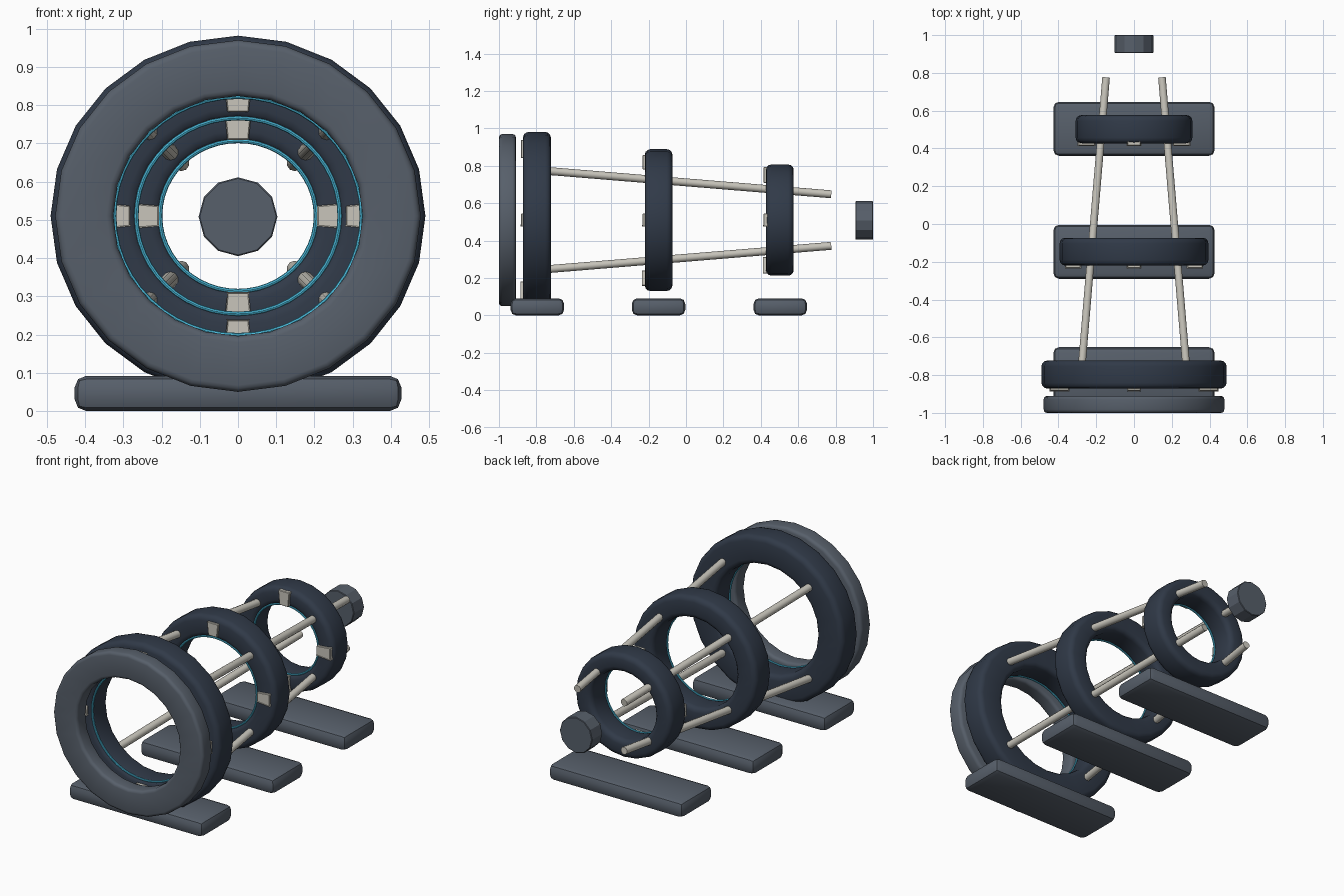
import bpy, bmesh, math
from mathutils import Vector, Matrix

if "Cube" in bpy.data.objects:
    bpy.data.objects.remove(bpy.data.objects["Cube"])

CZ = 0.51      # height of the shared axis
SQ = 0.962     # rings are slightly flattened vertically


def mat(name, c):
    m = bpy.data.materials.new(name)
    m.diffuse_color = (*c, 1)
    m.use_nodes = True
    m.node_tree.nodes["Principled BSDF"].inputs["Base Color"].default_value = m.diffuse_color
    return m


DARK = mat("dark_blue", (0.03, 0.042, 0.065))
SLATE = mat("slate", (0.095, 0.115, 0.145))
CYAN = mat("cyan", (0.07, 0.5, 0.72))
PALE = mat("pale", (0.58, 0.56, 0.5))


def make(name, bm, material, angle=35):
    bmesh.ops.recalc_face_normals(bm, faces=bm.faces)
    me = bpy.data.meshes.new(name)
    bm.to_mesh(me)
    bm.free()
    me.materials.append(material)
    ob = bpy.data.objects.new(name, me)
    bpy.context.collection.objects.link(ob)
    bpy.ops.object.select_all(action='DESELECT')
    ob.select_set(True)
    bpy.context.view_layer.objects.active = ob
    bpy.ops.object.shade_smooth_by_angle(angle=math.radians(angle))
    return ob


def lathe(name, profile, material, n=24):
    """Spin a closed (radius, y) profile about the shared axis."""
    bm = bmesh.new()
    rows = []
    for i in range(n):
        a = 2 * math.pi * i / n
        rows.append([bm.verts.new((r * math.cos(a), y, CZ + SQ * r * math.sin(a))) for r, y in profile])
    k = len(profile)
    for i in range(n):
        for j in range(k):
            p, q = rows[i], rows[(i + 1) % n]
            bm.faces.new((p[j], p[(j + 1) % k], q[(j + 1) % k], q[j]))
    return make(name, bm, material)


def rounded(r0, r1, y0, y1, b, seg=3):
    """Rounded rectangle in (radius, y)."""
    pts = []
    for cx, cy, s in ((r1 - b, y1 - b, 0), (r0 + b, y1 - b, 90),
                      (r0 + b, y0 + b, 180), (r1 - b, y0 + b, 270)):
        for i in range(seg + 1):
            a = math.radians(s + 90 * i / seg)
            pts.append((cx + b * math.cos(a), cy + b * math.sin(a)))
    return pts


def glow(name, r, y):
    t = 0.006
    prof = [(r + t * math.cos(i * math.pi / 4), y + t * math.sin(i * math.pi / 4)) for i in range(8)]
    lathe(name, prof, CYAN, 48)


def pads(name, ra, rb, y0, y1):
    """Four tapered clamps on the front face of a ring."""
    for i in range(4):
        bm = bmesh.new()
        bmesh.ops.create_cube(bm, size=1)
        for v in bm.verts:
            outer, front = v.co.z > 0, v.co.y < 0
            w = 0.036 if outer else 0.028
            v.co = Vector((math.copysign(w, v.co.x), y0 if front else y1, rb if outer else ra))
        bm.transform(Matrix.Rotation(i * math.pi / 2, 4, 'Y'))
        for v in bm.verts:
            v.co.z = CZ + SQ * v.co.z
        bmesh.ops.bevel(bm, geom=bm.edges[:], offset=0.003, segments=1, affect='EDGES')
        make(f"{name}_{i + 1}", bm, PALE)


# main rings: bore, outer radius, front y, back y, clamp radii
RINGS = [("front", 0.322, 0.49, -0.871, -0.723, 0.345, 0.445),
         ("middle", 0.264, 0.394, -0.220, -0.073, 0.282, 0.362),
         ("rear", 0.202, 0.309, 0.427, 0.576, 0.207, 0.295)]
for nm, r0, r1, y0, y1, pa, pb in RINGS:
    lathe(nm + "_coil_ring", rounded(r0, r1, y0, y1, 0.03), DARK)
    glow(nm + "_glow_band", r0 + 0.002, y0 + 0.012)
    pads(nm + "_clamp", pa, pb, y0 - 0.012, y0 + 0.035)

# entry collar at the very front
lathe("entry_collar", rounded(0.326, 0.478, -1.0, -0.91, 0.018), SLATE)

# end disk at the back
bm = bmesh.new()
bmesh.ops.create_cone(bm, cap_ends=True, segments=12, radius1=0.103, radius2=0.103, depth=0.095)
bmesh.ops.bevel(bm, geom=[e for e in bm.edges if abs(e.verts[0].co.z - e.verts[1].co.z) < 1e-5],
                offset=0.003, segments=1, affect='EDGES')
bm.transform(Matrix.Translation((0, 0.9525, CZ - 0.002)) @ Matrix.Rotation(math.pi / 2, 4, 'X'))
make("end_disk", bm, SLATE, 25)

# converging rails
for sx in (-1, 1):
    for sz in (-1, 1):
        a = Vector((sx * 0.278, -0.77, CZ + sz * 0.265))
        b = Vector((sx * 0.148, 0.775, CZ + sz * 0.138))
        d = b - a
        bm = bmesh.new()
        bmesh.ops.create_cone(bm, cap_ends=True, segments=10, radius1=0.021, radius2=0.021, depth=d.length)
        bm.transform(Matrix.Translation((a + b) / 2) @ d.to_track_quat('Z', 'Y').to_matrix().to_4x4())
        make(f"{'upper' if sz > 0 else 'lower'}_{'right' if sx > 0 else 'left'}_rail", bm, PALE, 40)

# base slabs
for nm, y in (("front", -0.795), ("middle", -0.147), ("rear", 0.504)):
    bm = bmesh.new()
    bmesh.ops.create_cube(bm, size=1)
    bm.transform(Matrix.Translation((0, y, 0.046)) @ Matrix.Diagonal((0.854, 0.286, 0.092, 1)))
    bmesh.ops.bevel(bm, geom=bm.edges[:], offset=0.03, segments=2, profile=0.5, affect='EDGES')
    make(nm + "_base_slab", bm, SLATE, 30)
